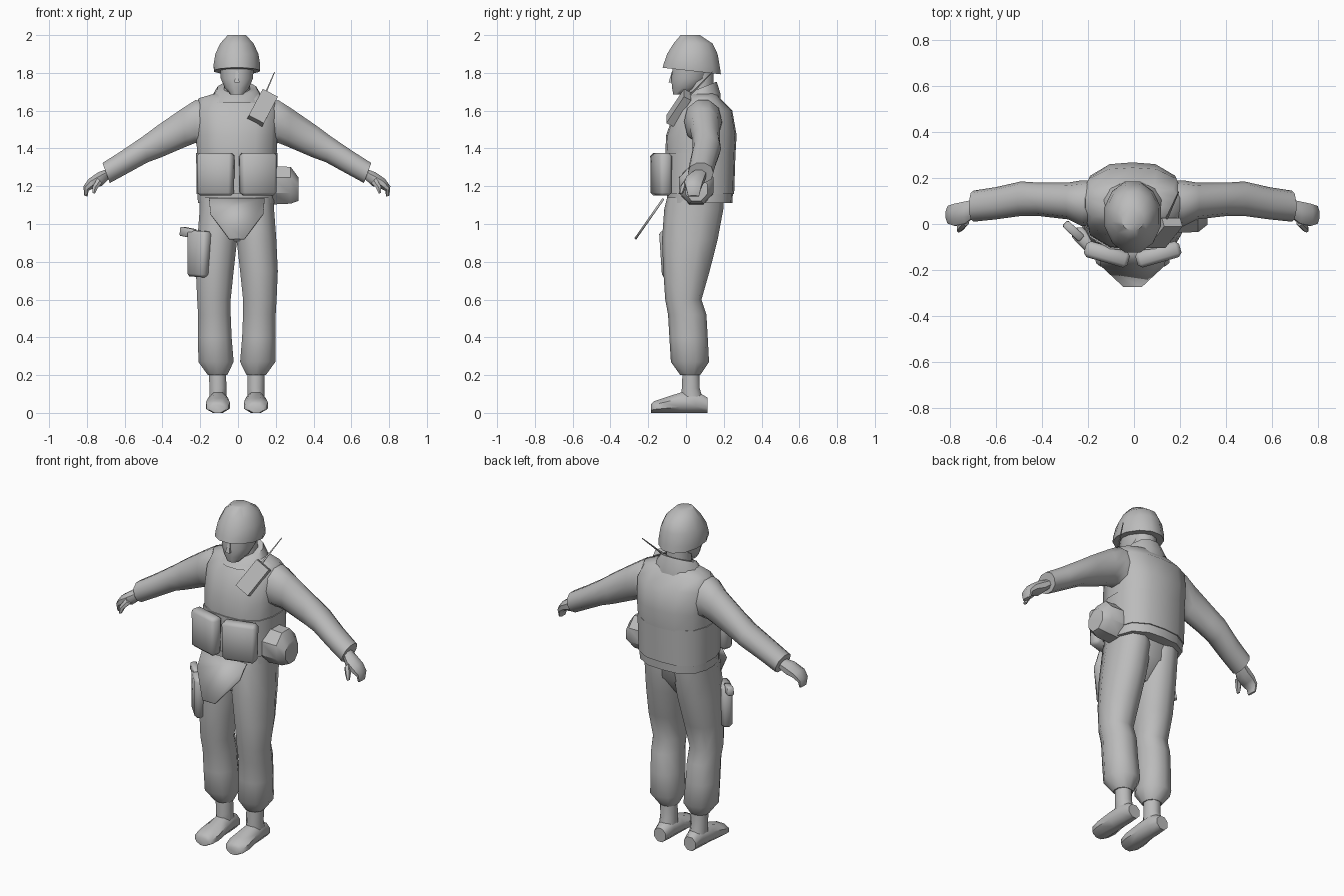
import bpy, bmesh, math
from mathutils import Vector, Euler

if "Cube" in bpy.data.objects:
    bpy.data.objects.remove(bpy.data.objects["Cube"])

OX = -0.006  # the figure stands slightly left of centre
grey = bpy.data.materials.new("plain_grey")
grey.diffuse_color = (0.5, 0.5, 0.5, 1)
grey.use_nodes = True
grey.node_tree.nodes["Principled BSDF"].inputs["Base Color"].default_value = grey.diffuse_color


def finish(name, bm, mirror=False, angle=50):
    bmesh.ops.recalc_face_normals(bm, faces=bm.faces)
    me = bpy.data.meshes.new(name)
    bm.to_mesh(me)
    bm.free()
    me.materials.append(grey)
    ob = bpy.data.objects.new(name, me)
    bpy.context.collection.objects.link(ob)
    ob.location.x = OX
    if mirror:
        ob.modifiers.new("Mirror", 'MIRROR').use_mirror_merge = False
    bpy.ops.object.select_all(action='DESELECT')
    ob.select_set(True)
    bpy.context.view_layer.objects.active = ob
    bpy.ops.object.shade_smooth_by_angle(angle=math.radians(angle))
    return ob


def loft(name, sections, n=10, power=2.0, mirror=False, angle=50):
    """Skin rings given as (centre, half axis u, half axis v)."""
    bm = bmesh.new()
    rings = []
    for c, u, v in sections:
        ring = []
        for i in range(n):
            a = 2 * math.pi * (i + 0.5) / n
            ca, sa = math.cos(a), math.sin(a)
            r = (abs(ca) ** power + abs(sa) ** power) ** (-1 / power)
            ring.append(bm.verts.new(Vector(c) + Vector(u) * ca * r + Vector(v) * sa * r))
        rings.append(ring)
    for a, b in zip(rings, rings[1:]):
        for i in range(n):
            j = (i + 1) % n
            bm.faces.new((a[i], a[j], b[j], b[i]))
    bm.faces.new(rings[0])
    bm.faces.new(rings[-1])
    return finish(name, bm, mirror, angle)


def stack(x0, x1, y0, y1, z, tilt=0.0):
    """Horizontal ring; tilt raises the back edge and lowers the front."""
    return (((x0 + x1) / 2, (y0 + y1) / 2, z), ((x1 - x0) / 2, 0, 0), (0, (y1 - y0) / 2, tilt))


def sleeve(top, bot, y0, y1):
    """Ring across a limb that runs sideways."""
    c = ((top[0] + bot[0]) / 2, (y0 + y1) / 2, (top[1] + bot[1]) / 2)
    return (c, ((top[0] - bot[0]) / 2, 0, (top[1] - bot[1]) / 2), (0, (y1 - y0) / 2, 0))


def box(name, centre, half, rot=(0, 0, 0), bevel=0.01, taper=1.0, mirror=False):
    bm = bmesh.new()
    bmesh.ops.create_cube(bm, size=2)
    for v in bm.verts:
        k = taper if v.co.z < 0 else 1
        v.co = Vector((v.co.x * half[0] * k, v.co.y * half[1] * k, v.co.z * half[2]))
    if bevel:
        bmesh.ops.bevel(bm, geom=bm.edges[:], offset=bevel, segments=1, affect='EDGES')
    bm.transform(Euler(rot).to_matrix().to_4x4())
    bmesh.ops.translate(bm, verts=bm.verts, vec=centre)
    return finish(name, bm, mirror)


# Helmet
loft("helmet", [stack(-.125, .125, -.13, .19, 1.81, -.018),
                stack(-.128, .128, -.122, .185, 1.84, -.012),
                stack(-.118, .118, -.105, .172, 1.90),
                stack(-.092, .092, -.07, .145, 1.955),
                stack(-.05, .05, -.03, .075, 2.0)], n=12)
# Head, nose and neck
loft("head", [stack(-.035, .035, -.068, .01, 1.685), stack(-.065, .065, -.075, .07, 1.72),
              stack(-.087, .087, -.08, .12, 1.77), stack(-.092, .092, -.07, .14, 1.85)], n=12, power=2.3)
loft("nose", [stack(-.02, .02, -.1, -.05, 1.748), stack(-.015, .015, -.092, -.05, 1.77),
              stack(-.008, .008, -.078, -.05, 1.81)], n=4)
loft("neck", [stack(-.075, .075, .0, .15, 1.62), stack(-.07, .07, .01, .145, 1.82)])
# Collar
loft("collar", [stack(-.15, .15, -.05, .19, 1.64), stack(-.135, .135, -.03, .185, 1.675, .02),
                stack(-.105, .105, -.01, .165, 1.72, .035)], n=12)

# Vest and its lower panel
vest = [(1.11, .208, -.1, .245), (1.37, .212, -.11, .262), (1.47, .216, -.105, .268),
        (1.6, .222, -.06, .245), (1.665, .205, 0, .18), (1.69, .12, .02, .165)]
loft("vest", [stack(-w, w, a, b, z) for z, w, a, b in vest], n=14, power=2.8)
loft("waist_panel", [stack(-.214, .214, -.115, .255, 1.16), stack(-.217, .217, -.116, .262, 1.375)],
     n=14, power=2.8)

# Arms
loft("arm", [sleeve((.13, 1.65), (.16, 1.40), .0, .19),
             sleeve((.22, 1.66), (.22, 1.425), -.01, .19),
             sleeve((.29, 1.615), (.27, 1.405), .02, .18),
             sleeve((.42, 1.525), (.40, 1.35), .035, .18),
             sleeve((.50, 1.465), (.47, 1.325), .035, .185),
             sleeve((.61, 1.39), (.58, 1.265), .02, .16),
             sleeve((.712, 1.325), (.672, 1.215), .01, .145)], power=2.2, mirror=True)
# Hands with curled fingers and a thumb
loft("hand", [sleeve((.68, 1.295), (.67, 1.245), .04, .11), sleeve((.735, 1.275), (.715, 1.20), .0, .1),
              sleeve((.785, 1.24), (.755, 1.19), -.01, .09), sleeve((.813, 1.20), (.785, 1.175), 0, .08),
              sleeve((.808, 1.15), (.79, 1.145), .01, .07)], n=8, power=2.5, mirror=True)
loft("thumb", [sleeve((.74, 1.245), (.71, 1.215), -.01, .03), sleeve((.765, 1.20), (.735, 1.19), -.035, .0),
               sleeve((.765, 1.165), (.75, 1.16), -.037, -.015)], n=6, mirror=True)

# Trousers
legs = [(1.14, 0, .2, -.1, .2), (1.08, -.01, .2, -.115, .198), (.92, -.005, .212, -.127, .168),
        (.75, .014, .22, -.12, .125), (.6, .03, .213, -.11, .082), (.52, .03, .208, -.095, .108),
        (.4, .025, .208, -.088, .115), (.27, .014, .207, -.08, .122), (.2, .05, .155, -.03, .075)]
loft("trouser_leg", [stack(a, b, c, d, z) for z, a, b, c, d in legs], power=2.3, mirror=True)
loft("hips", [stack(-.19, .19, -.1, .19, 1.14), stack(-.18, .18, -.1, .17, 1.02),
              stack(-.07, .07, -.06, .09, .91)], n=12, power=2.4)

# Boots
loft("boot_shaft", [stack(.055, .15, -.02, .072, .23), stack(.053, .148, -.025, .075, .13),
                    stack(.052, .148, -.03, .1, .05)], n=8, power=2.3, mirror=True)
foot = [(.115, .062, .137, .08), (.05, .05, .148, .12), (-.03, .045, .155, .108),
        (-.12, .036, .165, .078), (-.17, .045, .16, .062), (-.185, .065, .14, .045)]
loft("boot_foot", [(((a + b) / 2, y, h / 2), ((b - a) / 2, 0, 0), (0, 0, h / 2))
                   for y, a, b, h in foot], n=8, power=4, mirror=True)

# Groin flap, hanging forward
bm = bmesh.new()
flap = [(-.147, 1.13), (.147, 1.13), (.14, 1.05), (.04, .917), (-.04, .917), (-.14, 1.05)]
bm.faces.new([bm.verts.new((x, -.122 - (1.12 - z) * .7, z)) for x, z in flap])
ob = finish("groin_flap", bm)
ob.modifiers.new("Solidify", 'SOLIDIFY').thickness = 0.012

# Front pouches, side pouch
box("front_pouch", (.112, -.132, 1.263), (.099, .036, .113), (0, 0, .28), .016, .96, mirror=True)
loft("side_pouch", [((.18, .055, 1.205), (0, .095, 0), (0, 0, .105)),
                    ((.285, .055, 1.205), (0, .093, 0), (0, 0, .1)),
                    ((.325, .055, 1.185), (0, .06, 0), (0, 0, .065))], n=8, power=2.8, angle=40)

# Holster on the thigh with the grip above
box("holster", (-.203, -.075, .842), (.072, .032, .122), (0, .05, -.8), .015, .9)
box("holster_grip", (-.258, -.03, .955), (.048, .018, .024), (0, .15, -.75), .005)

# Chest radio, set along the slope of the chest
lo, hi = Vector((.098, -.085, 1.545)), Vector((.172, .008, 1.685))
axis = (hi - lo).normalized()
wide = Vector((.04, 0, -.021))
deep = axis.cross(wide).normalized() * .022
loft("chest_radio", [(lo, wide * 1.41, deep * 1.41), (hi, wide * 1.41, deep * 1.41)], n=4)
tip, base = Vector((.2, .14, 1.805)), Vector((.142, .01, 1.67))
loft("antenna", [(base, wide * .15, deep * .25), (tip, wide * .06, deep * .1)], n=4)
